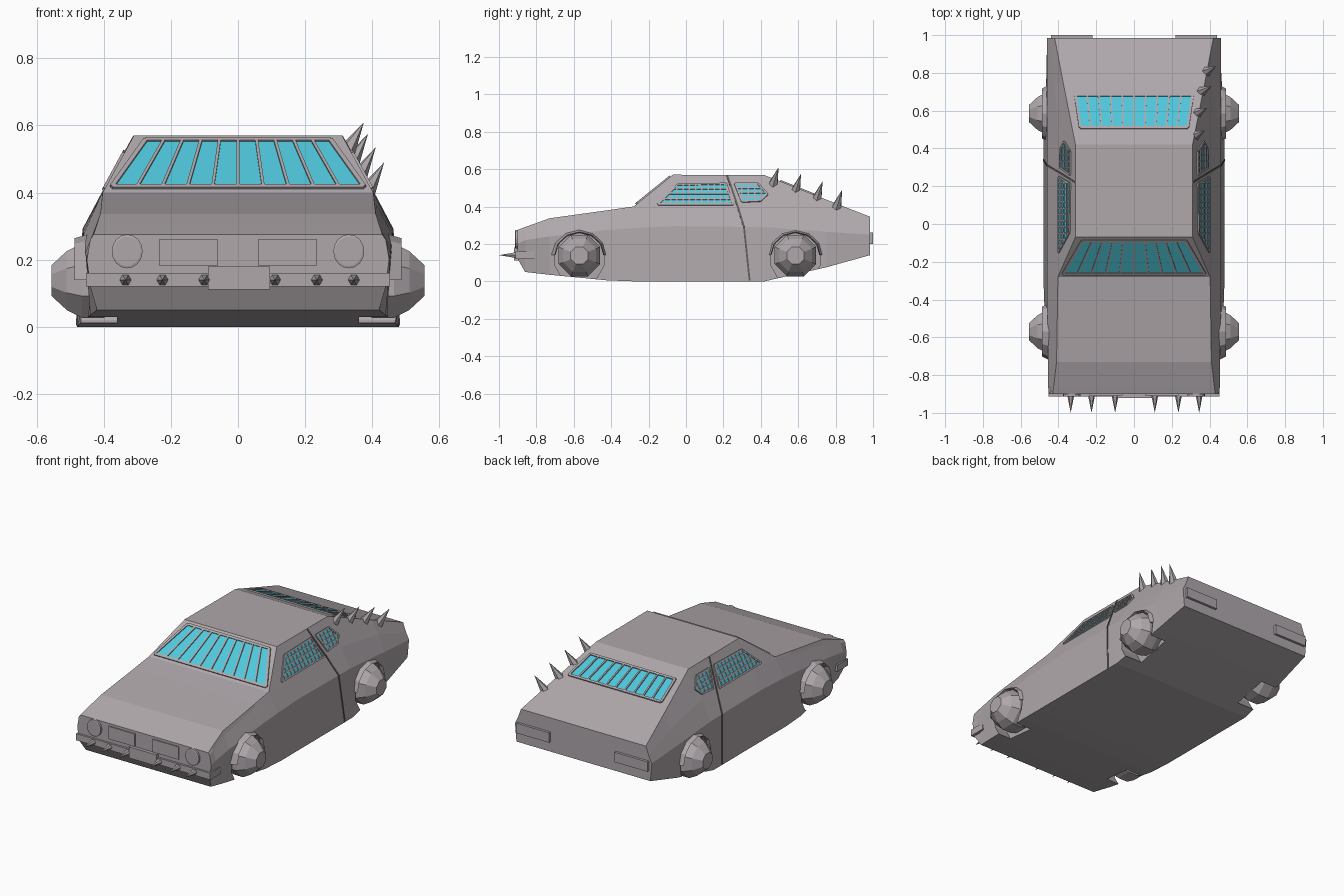
import bpy, bmesh, math
from mathutils import Vector

if "Cube" in bpy.data.objects:
    bpy.data.objects.remove(bpy.data.objects["Cube"], do_unlink=True)


def material(name, rgb):
    m = bpy.data.materials.new(name)
    m.use_nodes = True
    m.diffuse_color = (*rgb, 1)
    bsdf = next(n for n in m.node_tree.nodes if n.type == 'BSDF_PRINCIPLED')
    bsdf.inputs["Base Color"].default_value = (*rgb, 1)
    return m


GREY = material("bare steel grey", (.43, .39, .41))
DARK = material("dark seam grey", (.12, .11, .115))
CYAN = material("cyan glass", (.08, .58, .72))


def finish(bm, name, mat):
    bmesh.ops.recalc_face_normals(bm, faces=bm.faces)
    me = bpy.data.meshes.new(name)
    bm.to_mesh(me)
    bm.free()
    me.materials.append(mat)
    ob = bpy.data.objects.new(name, me)
    bpy.context.collection.objects.link(ob)
    return ob


def loft(bm, rings, closed=True):
    """Skin a list of equal rings, with flat end caps."""
    vs = [[bm.verts.new(p) for p in r] for r in rings]
    n = len(vs[0])
    for a, b in zip(vs, vs[1:]):
        for i in range(n):
            j = (i + 1) % n
            bm.faces.new((a[i], a[j], b[j], b[i]))
    if closed:
        bm.faces.new(vs[0])
        bm.faces.new(vs[-1][::-1])


def rod(bm, p, q, n, w, t):
    """Flat bar from p to q, lying on a surface with normal n."""
    p, q = Vector(p), Vector(q)
    n = Vector(n).normalized()
    s = (q - p).cross(n).normalized() * w / 2
    lo, hi = n * -.006, n * t
    loft(bm, [[e + s + lo, e + s + hi, e - s + hi, e - s + lo] for e in (p, q)])


def slab(bm, pts, n, t, depth=.01):
    n = Vector(n).normalized()
    loft(bm, [[Vector(p) + n * k for p in pts] for k in (-depth, t)])


def box(bm, x0, x1, y0, y1, z0, z1):
    loft(bm, [[(x0, y, z0), (x1, y, z0), (x1, y, z1), (x0, y, z1)] for y in (y0, y1)])


def cone(bm, base, tip, r, sides=6):
    base, tip = Vector(base), Vector(tip)
    rot = (tip - base).to_track_quat('Z', 'Y')
    ring = [bm.verts.new(base + rot @ Vector((r * math.cos(a), r * math.sin(a), 0)))
            for a in (math.tau * i / sides for i in range(sides))]
    top = bm.verts.new(tip)
    for i in range(sides):
        bm.faces.new((ring[i], ring[(i + 1) % sides], top))
    bm.faces.new(ring[::-1])


def wheel_ring(x, y, z, ry, rz, sides):
    step = math.tau / sides
    return [(x, y + ry * math.cos(step * (i + .5)), z + rz * math.sin(step * (i + .5)))
            for i in range(sides)]


# Body shell: y, then top edge, belt, shoulder and floor as (x, z)
STATIONS = [
    (-.90, (.43, .275), (.44, .26), (.45, .20), (.44, .12)),
    (-.86, (.425, .29), (.435, .27), (.455, .22), (.42, .05)),
    (-.73, (.41, .337), (.42, .31), (.455, .24), (.44, .035)),
    (-.42, (.405, .38), (.413, .365), (.46, .275), (.475, .005)),
    (-.28, (.403, .40), (.411, .385), (.46, .285), (.48, 0)),
    (-.07, (.31, .57), (.40, .405), (.46, .295), (.48, 0)),
    (.42, (.31, .568), (.40, .405), (.46, .29), (.48, 0)),
    (.75, (.375, .437), (.42, .36), (.46, .265), (.465, .075)),
    (.985, (.42, .345), (.44, .29), (.46, .25), (.45, .14)),
]
bm = bmesh.new()
loft(bm, [[(x, y, z) for x, z in h] + [(-x, y, z) for x, z in h[::-1]]
          for y, *h in STATIONS])
body = finish(bm, "body", GREY)

# Wheel wells cut out of the shell
AXLES = (-.57, .585)
bm = bmesh.new()
for sx in (1, -1):
    for ay in AXLES:
        loft(bm, [wheel_ring(sx * x, ay, .12, .135, .14, 12) for x in (.36, .62)])
cutter = finish(bm, "wheel_well_cutter", GREY)
cutter.hide_render = True
mod = body.modifiers.new("wells", 'BOOLEAN')
mod.operation, mod.solver, mod.object = 'DIFFERENCE', 'EXACT', cutter
bpy.context.view_layer.objects.active = body
bpy.ops.object.modifier_apply(modifier=mod.name)
bpy.data.objects.remove(cutter, do_unlink=True)

# Faceted wheels and the lips over them
for sx, side in ((1, "left"), (-1, "right")):
    for ay, end in zip(AXLES, ("front", "rear")):
        bm = bmesh.new()
        loft(bm, [wheel_ring(sx * x, ay, .138, r, r, 8)
                  for x, r in ((.35, .10), (.40, .12), (.465, .12), (.51, .095), (.555, .05))])
        finish(bm, f"{end}_{side}_wheel", GREY)
        bm = bmesh.new()
        arc = [math.radians(a) for a in range(0, 181, 30)]
        loft(bm, [[(sx * x, ay + ry * math.cos(a), .14 + rz * math.sin(a))
                   for x, ry, rz in ((.44, .155, .138), (.487, .132, .124), (.44, .128, .118))]
                  for a in arc])
        finish(bm, f"{end}_{side}_arch_lip", GREY)


def barred_screen(name, y0, z0, x0, y1, z1, x1, n):
    """Glass trapezoid with a frame and fanned bars."""
    quad = [(-x0, y0, z0), (x0, y0, z0), (x1, y1, z1), (-x1, y1, z1)]
    bm = bmesh.new()
    slab(bm, quad, n, .002)
    finish(bm, name + "_glass", CYAN)
    bm = bmesh.new()
    for i in range(4):
        rod(bm, quad[i], quad[(i + 1) % 4], n, .014, .008)
    for i in range(1, 10):
        f = i / 5 - 1
        rod(bm, (f * x0, y0, z0), (f * x1, y1, z1), n, .009, .008)
    finish(bm, name + "_bars", GREY)


barred_screen("windscreen", -.262, .415, .375, -.088, .555, .275, (0, -.17, .21))
barred_screen("rear_window", .51, .532, .285, .68, .464, .31, (0, .223, .56))


def span(poly, axis, v):
    """Range of the other coordinate where a convex outline crosses v."""
    hits = []
    for a, b in zip(poly, poly[1:] + poly[:1]):
        if (a[axis] - v) * (b[axis] - v) < 0:
            f = (v - a[axis]) / (b[axis] - a[axis])
            hits.append(a[1 - axis] + f * (b[1 - axis] - a[1 - axis]))
    return min(hits), max(hits)


# Side windows with grids
WINDOWS = {
    "door": [(-.15, .41), (-.045, .515), (.215, .52), (.25, .41)],
    "quarter": [(.262, .52), (.385, .52), (.435, .465), (.40, .43), (.30, .425)],
}
for sx, side in ((1, "left"), (-1, "right")):
    n = (sx, 0, .545)

    def on_side(y, z):
        return (sx * (.40 - .545 * (z - .405)), y, z)

    for name, poly in WINDOWS.items():
        bm = bmesh.new()
        slab(bm, [on_side(*p) for p in poly], n, .002)
        finish(bm, f"{side}_{name}_glass", CYAN)
        bm = bmesh.new()
        for a, b in zip(poly, poly[1:] + poly[:1]):
            rod(bm, on_side(*a), on_side(*b), n, .01, .007)
        ys, zs = zip(*poly)
        cols = round((max(ys) - min(ys)) / .034)
        for i in range(1, cols):
            y = min(ys) + (max(ys) - min(ys)) * (i + .03) / cols
            a, b = span(poly, 0, y)
            rod(bm, on_side(y, a), on_side(y, b), n, .008, .006)
        for i in range(1, 4):
            z = min(zs) + (max(zs) - min(zs)) * (i + .03) / 4
            a, b = span(poly, 1, z)
            rod(bm, on_side(a, z), on_side(b, z), n, .008, .007)
        finish(bm, f"{side}_{name}_grid", GREY)

    # Door seam following the side of the shell
    bm = bmesh.new()
    seam = [(.31, .22, .567), (.40, .275, .405), (.46, .31, .291), (.48, .34, .005)]
    for (a, b), nz in zip(zip(seam, seam[1:]), (.545, .5, -.07)):
        rod(bm, (sx * a[0], *a[1:]), (sx * b[0], *b[1:]), (sx, 0, nz), .01, .003)
    finish(bm, f"{side}_door_seam", DARK)

    # Spikes along the rear quarter
    bm = bmesh.new()
    for x, y, z in ((.325, .465, .515), (.337, .585, .48), (.36, .70, .44), (.385, .805, .395)):
        cone(bm, (x - .005, y, z), (x + .05, y + .03, z + .095), .028)
    finish(bm, f"{side}_roof_spikes", GREY)

    # Headlamp, grille plate and tail lamp
    bm = bmesh.new()
    loft(bm, [[(sx * .33 + r * math.cos(a), y, .225 + 1.1 * r * math.sin(a))
               for a in (math.tau * i / 16 for i in range(16))]
              for y, r in ((-.89, .046), (-.912, .046), (-.914, .04))])
    finish(bm, f"{side}_headlamp", GREY)
    bm = bmesh.new()
    box(bm, sx * .06, sx * .235, -.907, -.89, .183, .26)
    finish(bm, f"{side}_grille_plate", GREY)
    bm = bmesh.new()
    box(bm, sx * .22, sx * .44, .975, 1, .20, .26)
    finish(bm, f"{side}_tail_lamp", GREY)

# Front bumper with its wrapped ends, spikes and centre plate
bm = bmesh.new()
box(bm, -.452, .452, -.912, -.81, .12, .16)
finish(bm, "front_bumper", GREY)
bm = bmesh.new()
box(bm, -.09, .095, -.92, -.89, .112, .18)
finish(bm, "front_centre_plate", GREY)
bm = bmesh.new()
for x in (-.335, -.225, -.10, .11, .235, .345):
    cone(bm, (x, -.908, .14), (x, -1, .14), .018)
finish(bm, "bumper_spikes", GREY)
